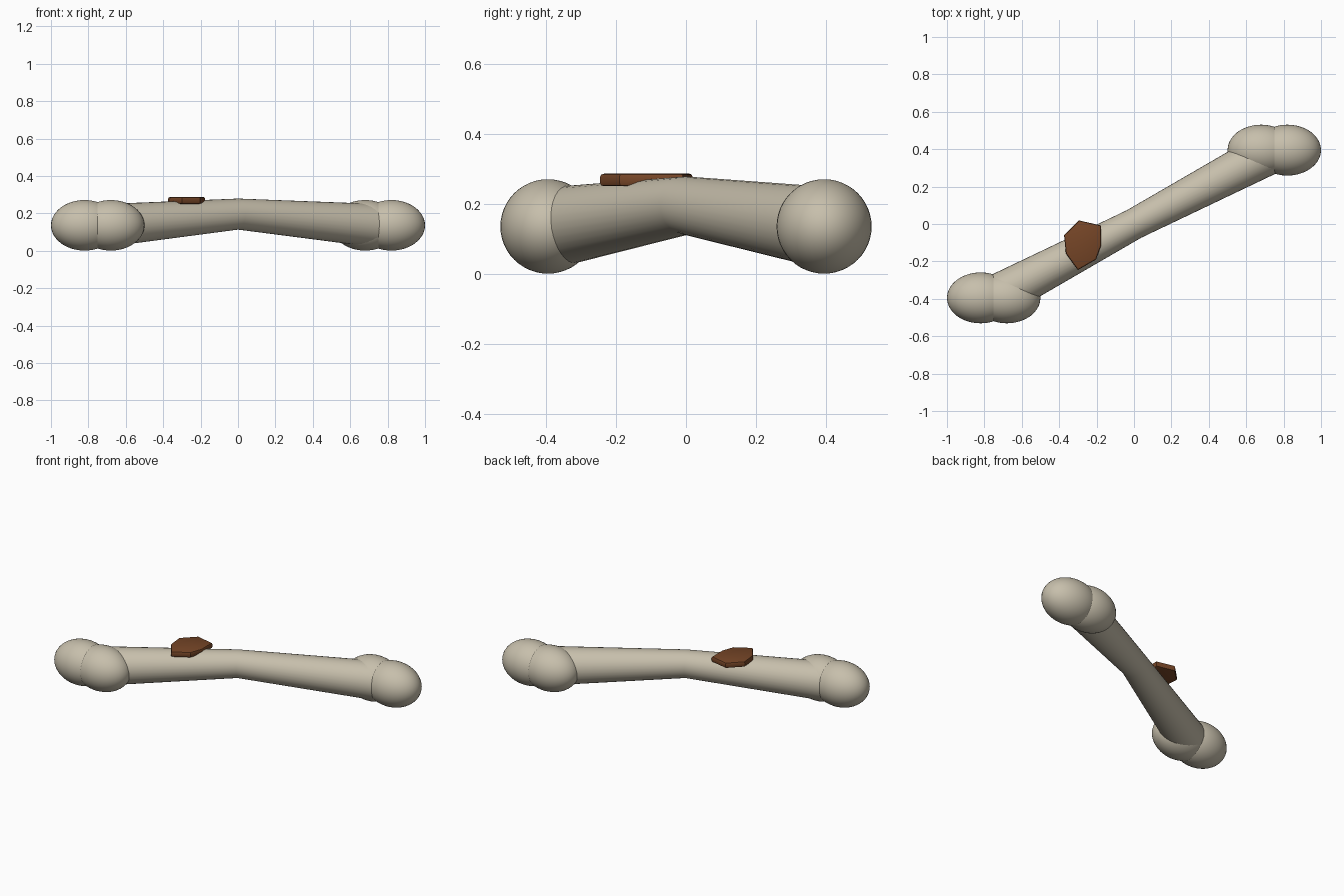
import bpy, bmesh, math
from mathutils import Vector

if "Cube" in bpy.data.objects:
    bpy.data.objects.remove(bpy.data.objects["Cube"])


def material(name, rgb):
    m = bpy.data.materials.new(name)
    m.diffuse_color = (*rgb, 1)
    m.use_nodes = True
    m.node_tree.nodes["Principled BSDF"].inputs["Base Color"].default_value = m.diffuse_color
    return m


bone = material("bone_ivory", (0.57, 0.52, 0.41))
brown = material("dark_brown", (0.18, 0.06, 0.02))


def make_object(name, bm, mat, angle):
    bmesh.ops.recalc_face_normals(bm, faces=bm.faces)
    me = bpy.data.meshes.new(name)
    bm.to_mesh(me)
    bm.free()
    me.materials.append(mat)
    ob = bpy.data.objects.new(name, me)
    bpy.context.collection.objects.link(ob)
    bpy.ops.object.select_all(action='DESELECT')
    ob.select_set(True)
    bpy.context.view_layer.objects.active = ob
    bpy.ops.object.shade_smooth_by_angle(angle=math.radians(angle))
    return ob


# Knuckles: two overlapping ellipsoids at each end
for side, label in ((-1, "left"), (1, "right")):
    for dx, pos in ((0.68, "inner"), (0.82, "outer")):
        bm = bmesh.new()
        bmesh.ops.create_uvsphere(bm, u_segments=40, v_segments=24, radius=1)
        bmesh.ops.scale(bm, vec=(0.18, 0.136, 0.135), verts=bm.verts)
        bmesh.ops.translate(bm, vec=(side * dx, side * 0.395, 0.136), verts=bm.verts)
        make_object(f"{label}_{pos}_knuckle", bm, bone, 40)

# Shaft: bent tube, thinner and higher in the middle
N = 32
axis = Vector((0.75, 0.395, 0)).normalized()
across = Vector((-axis.y, axis.x, 0))
bm = bmesh.new()
rings = []
for t, z, r in ((-1, 0.131, 0.117), (0, 0.196, 0.083), (1, 0.133, 0.117)):
    c = Vector((0.75 * t, 0.395 * t, z))
    rings.append([bm.verts.new(c + across * r * math.cos(a) + Vector((0, 0, r * math.sin(a))))
                  for a in (2 * math.pi * i / N for i in range(N))])
for lo, hi in zip(rings, rings[1:]):
    for i in range(N):
        j = (i + 1) % N
        bm.faces.new((lo[i], lo[j], hi[j], hi[i]))
bm.faces.new(rings[0])
bm.faces.new(rings[-1])
make_object("bone_shaft", bm, bone, 40)

# Flat chip lying on the shaft, with chamfered rims
outline = [(-0.294, 0.019), (-0.374, -0.06), (-0.364, -0.158), (-0.30, -0.246),
           (-0.203, -0.19), (-0.176, -0.115), (-0.176, -0.008)]
bm = bmesh.new()
face = bm.faces.new([bm.verts.new((x, y, 0.251)) for x, y in outline])
ext = bmesh.ops.extrude_face_region(bm, geom=[face])
bmesh.ops.translate(bm, vec=(0, 0, 0.036),
                    verts=[v for v in ext["geom"] if isinstance(v, bmesh.types.BMVert)])
bmesh.ops.recalc_face_normals(bm, faces=bm.faces)
rim = [e for e in bm.edges if abs(e.verts[0].co.z - e.verts[1].co.z) < 1e-4]
bmesh.ops.bevel(bm, geom=rim, offset=0.009, segments=2, profile=0.5, affect='EDGES')
make_object("brown_chip", bm, brown, 25)
